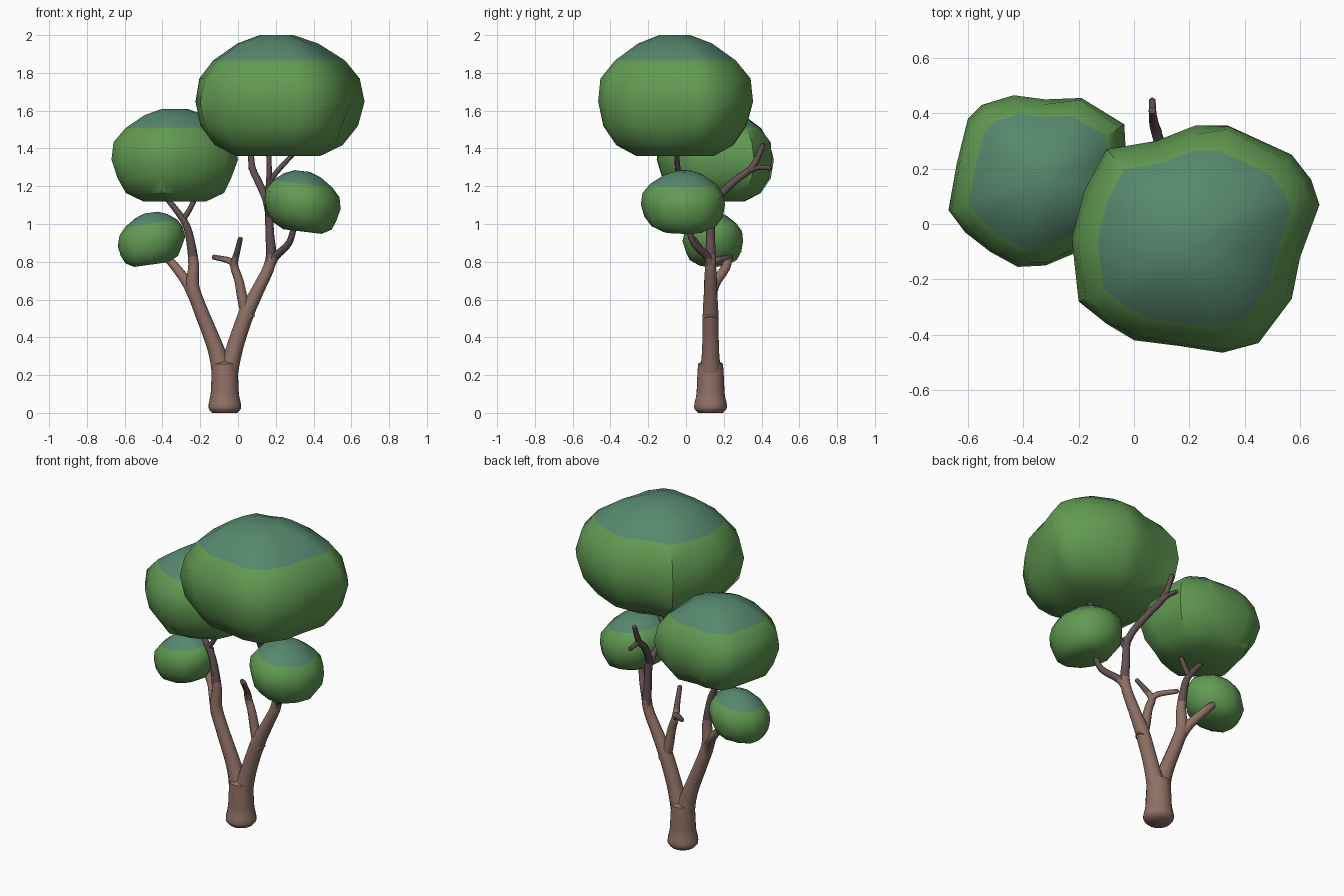
import bpy, bmesh, math, random
from mathutils import Vector, Quaternion

if "Cube" in bpy.data.objects:
    bpy.data.objects.remove(bpy.data.objects["Cube"])

random.seed(4)


def material(name, rgb):
    lin = [((c / 255 + 0.055) / 1.055) ** 2.4 for c in rgb]
    m = bpy.data.materials.new(name)
    m.diffuse_color = (*lin, 1)
    m.use_nodes = True
    m.node_tree.nodes["Principled BSDF"].inputs["Base Color"].default_value = m.diffuse_color
    return m


BARK = material("brown bark", (143, 112, 101))
TWIG = material("dark bark", (98, 80, 82))
LEAF = material("leaf green", (98, 155, 83))
CAP = material("blue green top", (86, 136, 110))


def finish(name, bm, mats, angle):
    bmesh.ops.recalc_face_normals(bm, faces=bm.faces)
    me = bpy.data.meshes.new(name)
    bm.to_mesh(me)
    bm.free()
    for m in mats:
        me.materials.append(m)
    ob = bpy.data.objects.new(name, me)
    bpy.context.collection.objects.link(ob)
    bpy.ops.object.select_all(action='DESELECT')
    ob.select_set(True)
    bpy.context.view_layer.objects.active = ob
    bpy.ops.object.shade_smooth_by_angle(angle=math.radians(angle))
    return ob


def smooth_path(pts, steps=4):
    """Catmull-Rom through (x, y, z, radius) points."""
    p = [Vector(q) for q in pts]
    p = [2 * p[0] - p[1]] + p + [2 * p[-1] - p[-2]]
    out = []
    for i in range(1, len(p) - 2):
        a, b, c, d = p[i - 1:i + 3]
        for s in range(steps):
            t = s / steps
            out.append(0.5 * (2 * b + (c - a) * t + (2 * a - 5 * b + 4 * c - d) * t * t
                              + (3 * b - a - 3 * c + d) * t ** 3))
    return out + [p[-2]]


def branch(name, pts, sides=12):
    """Tapered round tube; faces above a height turn dark."""
    path = smooth_path(pts)
    bm = bmesh.new()
    pos = [q.to_3d() for q in path]
    side, old, rings = Vector((1, 0, 0)), Vector((0, 0, 1)), []
    for i, q in enumerate(path):
        d = (pos[min(i + 1, len(pos) - 1)] - pos[max(i - 1, 0)]).normalized()
        side = old.rotation_difference(d) @ side
        old = d
        rings.append([bm.verts.new(pos[i] + q[3] * (Quaternion(d, math.tau * k / sides) @ side))
                      for k in range(sides)])
    for a, b in zip(rings, rings[1:]):
        for k in range(sides):
            n = (k + 1) % sides
            bm.faces.new((a[k], a[n], b[n], b[k]))
    bm.faces.new(rings[0])
    # rounded tip
    tip = bm.verts.new(pos[-1] + old * path[-1][3] * 0.6)
    for k in range(sides):
        bm.faces.new((rings[-1][k], rings[-1][(k + 1) % sides], tip))
    for f in bm.faces:
        f.material_index = int(f.calc_center_median().z > 0.82)
    finish(name, bm, (BARK, TWIG), 50)


# height fraction, width fraction; the cap starts at ring CAP_RING
PROFILE = [(0, .5), (.09, .77), (.25, .92), (.45, 1), (.64, .95), (.79, .78), (.93, .48), (1, .2)]
CAP_RING = 5


def foliage(name, centre, plan, z0, z1, shear=0):
    """Flat-bottomed crown lofted from a plan outline, with a coloured top."""
    cx, cy = centre
    bm = bmesh.new()
    rings = []
    for i, (t, s) in enumerate(PROFILE):
        ring = []
        for x, y in plan:
            j = random.uniform(-.03, .03) if 0 < i < 5 and i != 3 else 0
            px, py = cx + (x - cx) * (s + j), cy + (y - cy) * (s + j)
            ring.append(bm.verts.new((px, py, z0 + t * (z1 - z0) + shear * (px - cx))))
        rings.append(ring)
    n = len(plan)
    for i in range(len(rings) - 1):
        a, b = rings[i], rings[i + 1]
        for k in range(n):
            m = (k + 1) % n
            quad = (a[k], a[m], b[m], b[k])
            tris = ((0, 1, 2), (0, 2, 3)) if (i + k) % 2 else ((0, 1, 3), (1, 2, 3))
            for tri in tris:
                bm.faces.new([quad[v] for v in tri]).material_index = int(i >= CAP_RING)
    bm.faces.new(rings[0])
    bm.faces.new(rings[-1]).material_index = 1
    finish(name, bm, (LEAF, CAP), 40)


def oval(cx, cy, rx, ry, n=12):
    return [(cx + rx * math.cos(math.tau * k / n) * random.uniform(.96, 1.02),
             cy + ry * math.sin(math.tau * k / n) * random.uniform(.96, 1.02)) for k in range(n)]


# crowns
foliage("large_crown", (.2, -.06),
        [(-.225, -.05), (-.2, -.28), (-.1, -.36), (0, -.42), (.16, -.44), (.32, -.465), (.45, -.43),
         (.57, -.27), (.6, -.12), (.67, .07), (.64, .16), (.57, .25), (.34, .355), (.22, .355),
         (.08, .3), (-.1, .27), (-.18, .12)], 1.36, 2.0)
foliage("middle_crown", (-.335, .16),
        [(-.67, .05), (-.61, -.03), (-.52, -.1), (-.42, -.155), (-.32, -.15), (-.2, -.1), (-.06, -.02),
         (0, .13), (-.03, .27), (-.035, .36), (-.19, .455), (-.32, .45), (-.435, .465), (-.55, .43),
         (-.6, .38), (-.64, .22)], 1.12, 1.61)
foliage("right_crown", (.342, -.01), oval(.342, -.01, .205, .225), .96, 1.28, -.12)
foliage("left_crown", (-.462, .142), oval(-.462, .142, .18, .158), .785, 1.06, .14)

# trunk and main limbs
branch("trunk", [(-.07, .13, 0, .066), (-.07, .13, .03, .087), (-.07, .13, .1, .075),
                 (-.07, .13, .18, .071), (-.07, .13, .26, .066)], 16)
branch("left_limb", [(-.08, .13, .2, .058), (-.105, .13, .3, .047), (-.14, .13, .4, .041),
                     (-.2, .13, .55, .037), (-.24, .13, .67, .035), (-.235, .13, .79, .028),
                     (-.26, .13, .95, .021), (-.295, .13, 1.03, .018), (-.38, .14, 1.14, .014)])
branch("right_limb", [(-.06, .13, .2, .058), (-.03, .13, .3, .047), (0, .13, .4, .043),
                      (.05, .13, .54, .041), (.105, .13, .65, .034), (.172, .13, .8, .029),
                      (.168, .13, .95, .023), (.162, .13, 1.1, .021)])

# smaller branches
branch("left_outer_branch", [(-.235, .13, .62, .03), (-.27, .155, .69, .028),
                             (-.33, .21, .77, .024), (-.4, .23, .85, .02)])
branch("left_inner_twig", [(-.295, .13, 1.02, .016), (-.26, .13, 1.07, .014), (-.225, .13, 1.14, .013)])
branch("right_outer_branch", [(.17, .13, .78, .024), (.2, .11, .83, .022),
                              (.27, .04, .9, .018), (.3, .01, 1.0, .015)])
branch("middle_branch", [(.055, .13, .5, .036), (.025, .13, .6, .028), (.005, .13, .7, .024),
                         (-.02, .13, .78, .021), (-.005, .09, .85, .016), (.013, .04, .925, .013)])
branch("middle_twig", [(-.015, .13, .77, .02), (-.045, .155, .805, .017), (-.13, .225, .825, .013)])
branch("back_branch", [(.164, .125, 1.06, .021), (.145, .17, 1.14, .02), (.105, .26, 1.23, .02),
                       (.075, .35, 1.3, .018), (.066, .41, 1.42, .013)])
branch("back_twig", [(.085, .33, 1.28, .017), (.07, .38, 1.3, .014), (.066, .45, 1.295, .012)])
branch("front_branch", [(.164, .125, 1.05, .02), (.16, .05, 1.14, .018), (.165, -.02, 1.22, .017),
                        (.165, -.045, 1.3, .014), (.16, -.045, 1.42, .013)])
branch("front_twig", [(.163, -.02, 1.21, .015), (.2, -.04, 1.27, .014), (.31, -.05, 1.39, .012)])
